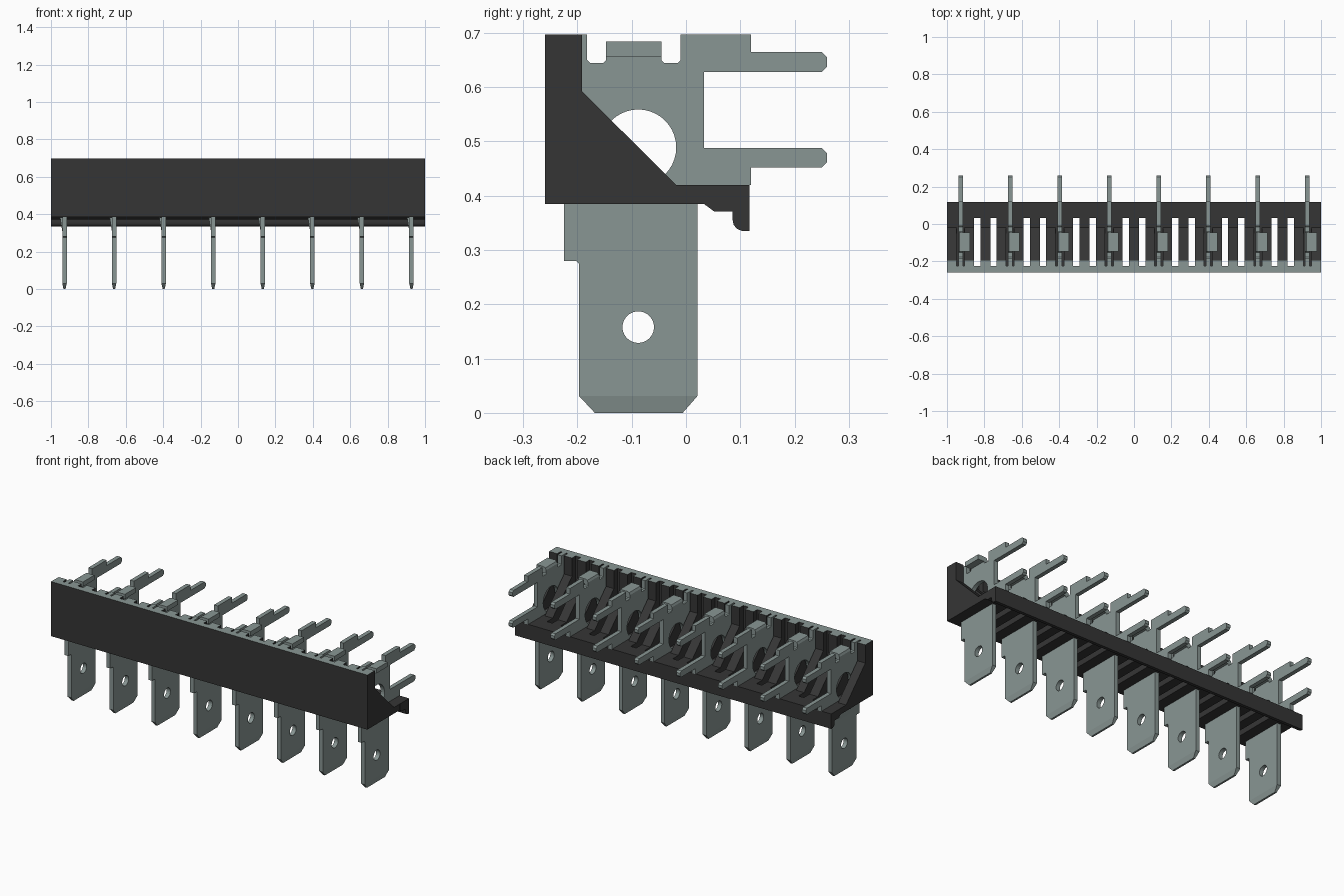
import bpy, bmesh, math
from mathutils import Vector

cube = bpy.data.objects.get("Cube")
if cube:
    bpy.data.objects.remove(cube, do_unlink=True)


def material(name, rgb):
    m = bpy.data.materials.new(name)
    m.use_nodes = True
    m.diffuse_color = (*rgb, 1)
    m.node_tree.nodes["Principled BSDF"].inputs["Base Color"].default_value = (*rgb, 1)
    return m


black = material("black plastic", (0.036, 0.036, 0.036))
metal = material("grey metal", (0.25, 0.305, 0.295))

COUNT, PITCH, HALF = 8, 0.265, 0.012
PIN_X = [(i - (COUNT - 1) / 2) * PITCH for i in range(COUNT)]


def prism(bm, points, start, end, place):
    """Extrude a closed outline between two depths; place maps (u, v, depth) to xyz."""
    a = [bm.verts.new(place(u, v, start)) for u, v in points]
    b = [bm.verts.new(place(u, v, end)) for u, v in points]
    faces = [bm.faces.new(a), bm.faces.new(b)]
    for i in range(len(a)):
        j = (i + 1) % len(a)
        faces.append(bm.faces.new((a[i], a[j], b[j], b[i])))
    bmesh.ops.recalc_face_normals(bm, faces=faces)


def along_x(u, v, d):
    return Vector((d, u, v))


def along_y(u, v, d):
    return Vector((u, d, v))


def add_object(name, mesh):
    ob = bpy.data.objects.new(name, mesh)
    bpy.context.collection.objects.link(ob)
    return ob


def housing_part(name, points, spans):
    bm = bmesh.new()
    for start, end in spans:
        prism(bm, points, start, end, along_x)
    mesh = bpy.data.meshes.new(name)
    mesh.materials.append(black)
    mesh.materials.append(metal)
    # the top edge of the housing is light
    for f in bm.faces:
        if f.normal.z > 0.9 and f.calc_center_median().z > 0.69:
            f.material_index = 1
    bm.to_mesh(mesh)
    bm.free()
    return add_object(name, mesh)


# Housing: front wall, rear rail with lip, floors under the pins, sloped ribs
TOP, FLOOR, BASE, WALL = 0.697, 0.42, 0.385, -0.225
housing_part("front_wall", [(-0.26, BASE), (WALL, BASE), (WALL, TOP), (-0.26, TOP)], [(-1, 1)])
housing_part("rear_rail", [(0.033, FLOOR), (0.117, FLOOR), (0.117, 0.335), (0.104, 0.335),
                           (0.094, 0.339), (0.088, 0.346), (0.086, 0.355), (0.086, 0.371),
                           (0.052, 0.371), (0.033, BASE)], [(-1, 1)])
housing_part("pin_floors", [(WALL, BASE), (0.033, BASE), (0.033, FLOOR), (WALL, FLOOR)],
             [(x - 0.025, x + 0.025) for x in PIN_X])
rib = [(WALL, BASE), (0.033, BASE), (0.033, FLOOR), (-0.018, FLOOR), (-0.192, 0.593),
       (-0.192, TOP), (WALL, TOP)]
cheeks = []
for x in PIN_X:
    cheeks += [(x - 0.072, x - 0.022), (x + 0.022, x + 0.072)]
housing_part("pin_cheeks", rib, cheeks)
housing_part("middle_ribs", rib, [(x + PITCH / 2 - 0.027, x + PITCH / 2 + 0.027) for x in PIN_X[:-1]])


# Terminal pin: a flat stamped outline with two round holes
def circle(cy, cz, r, n=40):
    return [(cy + r * math.cos(2 * math.pi * i / n), cz + r * math.sin(2 * math.pi * i / n))
            for i in range(n)]


def prong(low, high):
    return [(0.25, low), (0.26, low + 0.01), (0.26, high - 0.01), (0.25, high)]


outline = [(-0.168, 0), (-0.006, 0), (0.021, 0.031), (0.021, FLOOR), (0.12, FLOOR), (0.12, 0.452)]
outline += prong(0.452, 0.488)
outline += [(0.033, 0.488), (0.033, 0.628)]
outline += prong(0.628, 0.665)
outline += [(0.12, 0.665), (0.12, TOP), (-0.01, TOP), (-0.01, 0.65), (-0.015, 0.645),
            (-0.04, 0.645), (-0.045, 0.65), (-0.045, 0.66), (-0.147, 0.66), (-0.147, 0.65),
            (-0.152, 0.645), (-0.177, 0.645), (-0.182, 0.65), (-0.182, TOP), (WALL, TOP),
            (WALL, 0.28), (-0.202, 0.28), (-0.197, 0.275), (-0.197, 0.031)]

curve = bpy.data.curves.new("pin_outline", "CURVE")
curve.dimensions = "2D"
curve.fill_mode = "BOTH"
curve.extrude = HALF
for loop in (outline, circle(-0.088, 0.489, 0.07), circle(-0.088, 0.158, 0.029)):
    spline = curve.splines.new("POLY")
    spline.points.add(len(loop) - 1)
    for p, (y, z) in zip(spline.points, loop):
        p.co = (y, z, 0, 1)
    spline.use_cyclic_u = True
helper = add_object("pin_outline", curve)
bpy.context.view_layer.update()
flat = bpy.data.meshes.new_from_object(helper.evaluated_get(bpy.context.evaluated_depsgraph_get()))
bpy.data.objects.remove(helper, do_unlink=True)

bm = bmesh.new()
bm.from_mesh(flat)
for v in bm.verts:
    v.co = Vector((v.co.z, v.co.x, v.co.y))
bmesh.ops.remove_doubles(bm, verts=bm.verts, dist=0.0001)
# thinned blade tip
bmesh.ops.bisect_plane(bm, geom=bm.verts[:] + bm.edges[:] + bm.faces[:],
                       plane_co=(0, 0, 0.031), plane_no=(0, 0, 1), dist=0.0001)
for v in bm.verts:
    if v.co.z < 0.001:
        v.co.x *= 0.45
bmesh.ops.recalc_face_normals(bm, faces=bm.faces)
# bent tab on top
prism(bm, [(-HALF, 0.645), (-HALF, 0.667), (-0.006, 0.679), (0.005, 0.684), (0.05, 0.684),
           (0.05, 0.657), (HALF, 0.657), (HALF, 0.645)], -0.147, -0.045, along_y)
# locking barb below the floor
prism(bm, [(-HALF, 0.31), (-0.024, 0.382), (-HALF, 0.382)], -0.137, -0.039, along_y)

pin = bpy.data.meshes.new("terminal_pin")
pin.materials.append(metal)
for f in bm.faces:
    f.material_index = 0
    f.smooth = False
bm.to_mesh(pin)
bm.free()
for i, x in enumerate(PIN_X):
    add_object(f"terminal_pin_{i + 1}", pin).location.x = x
